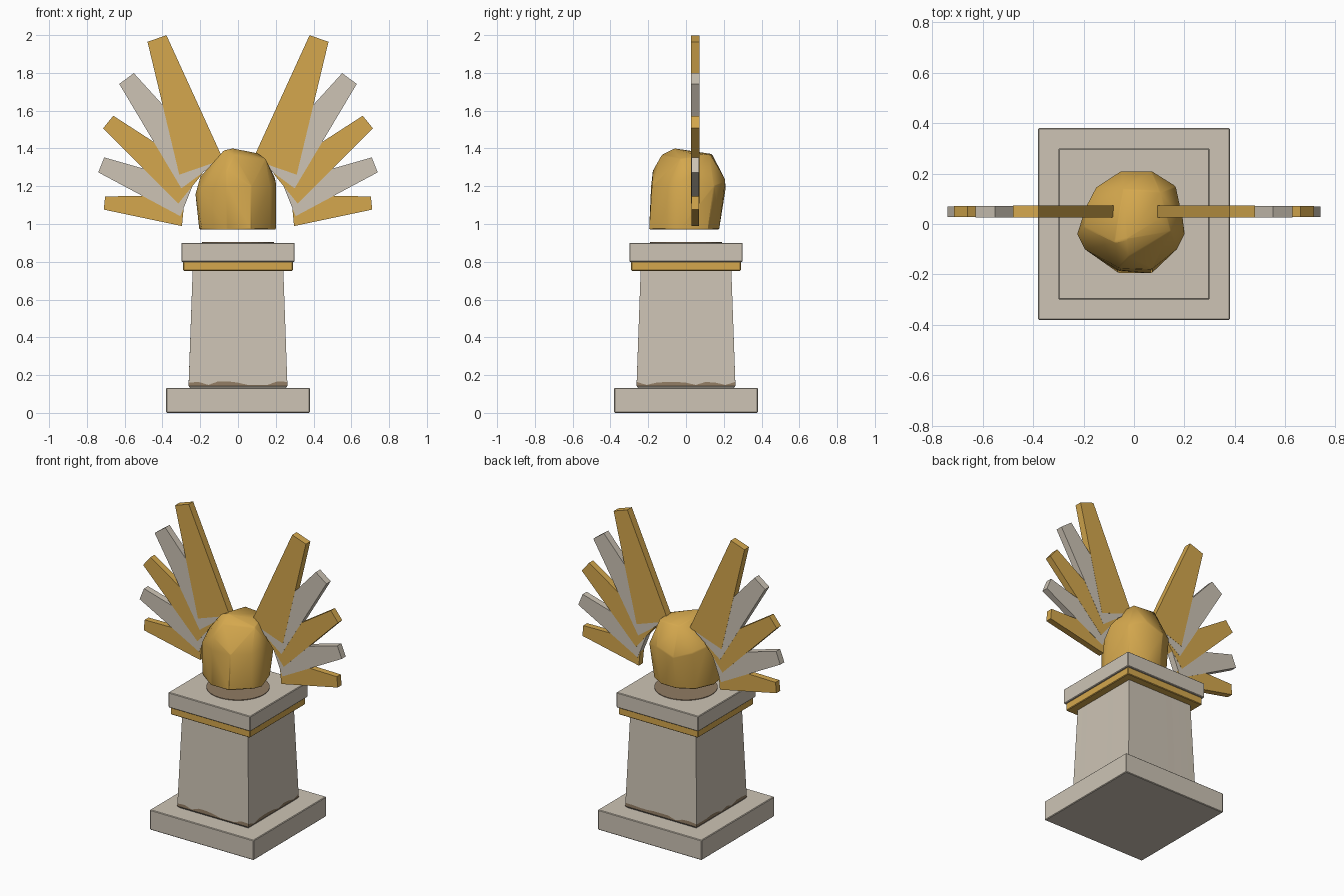
import bpy, bmesh, math, random
from mathutils import Vector

if "Cube" in bpy.data.objects:
    bpy.data.objects.remove(bpy.data.objects["Cube"])

random.seed(4)


def material(name, rgb):
    m = bpy.data.materials.new(name)
    m.diffuse_color = (*rgb, 1)
    m.use_nodes = True
    m.node_tree.nodes["Principled BSDF"].inputs["Base Color"].default_value = m.diffuse_color
    return m


STONE = material("pale stone", (0.61, 0.55, 0.46))
GOLD = material("gold", (0.66, 0.39, 0.075))
DIRT = material("brown dirt", (0.28, 0.20, 0.125))


def finish(name, bm, *mats, bevel=0.0, smooth=None):
    bmesh.ops.recalc_face_normals(bm, faces=bm.faces)
    me = bpy.data.meshes.new(name)
    bm.to_mesh(me)
    bm.free()
    ob = bpy.data.objects.new(name, me)
    bpy.context.collection.objects.link(ob)
    for m in mats:
        me.materials.append(m)
    if bevel:
        mod = ob.modifiers.new("soft edges", 'BEVEL')
        mod.width, mod.segments = bevel, 1
    if smooth:
        bpy.ops.object.select_all(action='DESELECT')
        ob.select_set(True)
        bpy.context.view_layer.objects.active = ob
        bpy.ops.object.shade_smooth_by_angle(angle=math.radians(smooth))
    return ob


def slab(name, half, z0, z1, mat):
    bm = bmesh.new()
    bmesh.ops.create_cube(bm, size=1)
    for v in bm.verts:
        v.co = (v.co.x * 2 * half, v.co.y * 2 * half, z1 if v.co.z > 0 else z0)
    return finish(name, bm, mat, bevel=0.004)


# square plinth slabs
slab("base_slab", 0.38, 0.0, 0.132, STONE)
slab("gold_band", 0.29, 0.752, 0.802, GOLD)
slab("cap_slab", 0.30, 0.80, 0.90, STONE)

# tapered shaft, with an uneven dirt line along its foot
N = 10
square = []
for cx, cy, dx, dy in ((-1, -1, 1, 0), (1, -1, 0, 1), (1, 1, -1, 0), (-1, 1, 0, -1)):
    square += [(cx + dx * 2 * i / N, cy + dy * 2 * i / N) for i in range(N)]
wave = [random.choice((0.148, 0.160, 0.164, 0.167)) for _ in square]
bm = bmesh.new()


def shaft_ring(half, heights):
    return [bm.verts.new((x * half, y * half, z)) for (x, y), z in zip(square, heights)]


n = len(square)
rings = [shaft_ring(0.252, [0.13] * n), shaft_ring(0.262, [0.143] * n),
         shaft_ring(0.261, wave), shaft_ring(0.24, [0.755] * n)]
for k in range(3):
    for i in range(n):
        j = (i + 1) % n
        f = bm.faces.new((rings[k][i], rings[k][j], rings[k + 1][j], rings[k + 1][i]))
        f.material_index = 1 if k == 1 else 0
bm.faces.new(rings[0])
bm.faces.new(rings[3])
finish("shaft", bm, STONE, DIRT)

# dark round patch on the cap under the boulder
bm = bmesh.new()
bmesh.ops.create_cone(bm, cap_ends=True, segments=32, radius1=0.19, radius2=0.19, depth=0.006)
bmesh.ops.translate(bm, verts=bm.verts, vec=(0, 0, 0.901))
finish("dirt_patch", bm, DIRT)

# floating faceted boulder: hull around a flat foot, a waist and a crown
foot = [(-.06, -.195), (.07, -.195), (.17, -.10), (.20, -.03), (.15, .12),
        (.06, .175), (-.05, .175), (-.15, .12), (-.205, 0), (-.19, -.10)]
upper = [(-.06, -.185, 1.20), (.07, -.18, 1.20), (.17, -.10, 1.20), (.20, -.04, 1.22),
         (.165, .15, 1.20), (.07, .21, 1.23), (-.05, .21, 1.19), (-.15, .145, 1.22),
         (-.19, .07, 1.24), (-.225, -.04, 1.157), (-.195, -.10, 1.18), (-.06, -.175, 1.285),
         (.193, .02, 1.25), (-.20, -.01, 1.25), (-.075, -.07, 1.39), (-.03, -.06, 1.40),
         (.10, .02, 1.375), (.10, .13, 1.365), (-.04, .14, 1.37), (.145, -.03, 1.345),
         (-.02, -.13, 1.365)]
bm = bmesh.new()
for p in [(x, y, 0.97) for x, y in foot] + upper:
    bm.verts.new(p)
hull = bmesh.ops.convex_hull(bm, input=bm.verts)
loose = [v for v in bm.verts if not v.link_faces]
bmesh.ops.delete(bm, geom=loose, context='VERTS')
finish("boulder", bm, GOLD, bevel=0.006, smooth=35)

# wing feathers: tip centre x, z, angle, length, tip width, root width
feathers = [(0.429, 1.982, 71, 0.72, 0.106, 0.246, GOLD),
            (0.590, 1.770, 53.5, 0.64, 0.096, 0.225, STONE),
            (0.687, 1.540, 39, 0.56, 0.085, 0.205, GOLD),
            (0.724, 1.313, 22, 0.49, 0.085, 0.190, STONE),
            (0.707, 1.111, 5.5, 0.42, 0.070, 0.164, GOLD)]
for label, side in (("right", 1), ("left", -1)):
    for i, (x, z, ang, length, tip, root, mat) in enumerate(feathers):
        a = math.radians(ang)
        along = Vector((math.cos(a), 0, math.sin(a)))
        across = Vector((-along.z, 0, along.x))
        end = Vector((x, 0, z))
        start = end - along * length
        half = 0.0235 - 0.0008 * i   # tiny steps keep the overlaps clean
        bm = bmesh.new()
        loops = []
        for y in (0.049 - half, 0.049 + half):
            outline = (end + across * tip / 2, end - across * tip / 2,
                       start - across * root / 2, start + across * root / 2)
            loops.append([bm.verts.new((p.x * side, y, p.z)) for p in outline])
        for loop in loops:
            bm.faces.new(loop)
        for k in range(4):
            m = (k + 1) % 4
            bm.faces.new((loops[0][k], loops[0][m], loops[1][m], loops[1][k]))
        finish(f"{label}_feather_{i + 1}", bm, mat)
